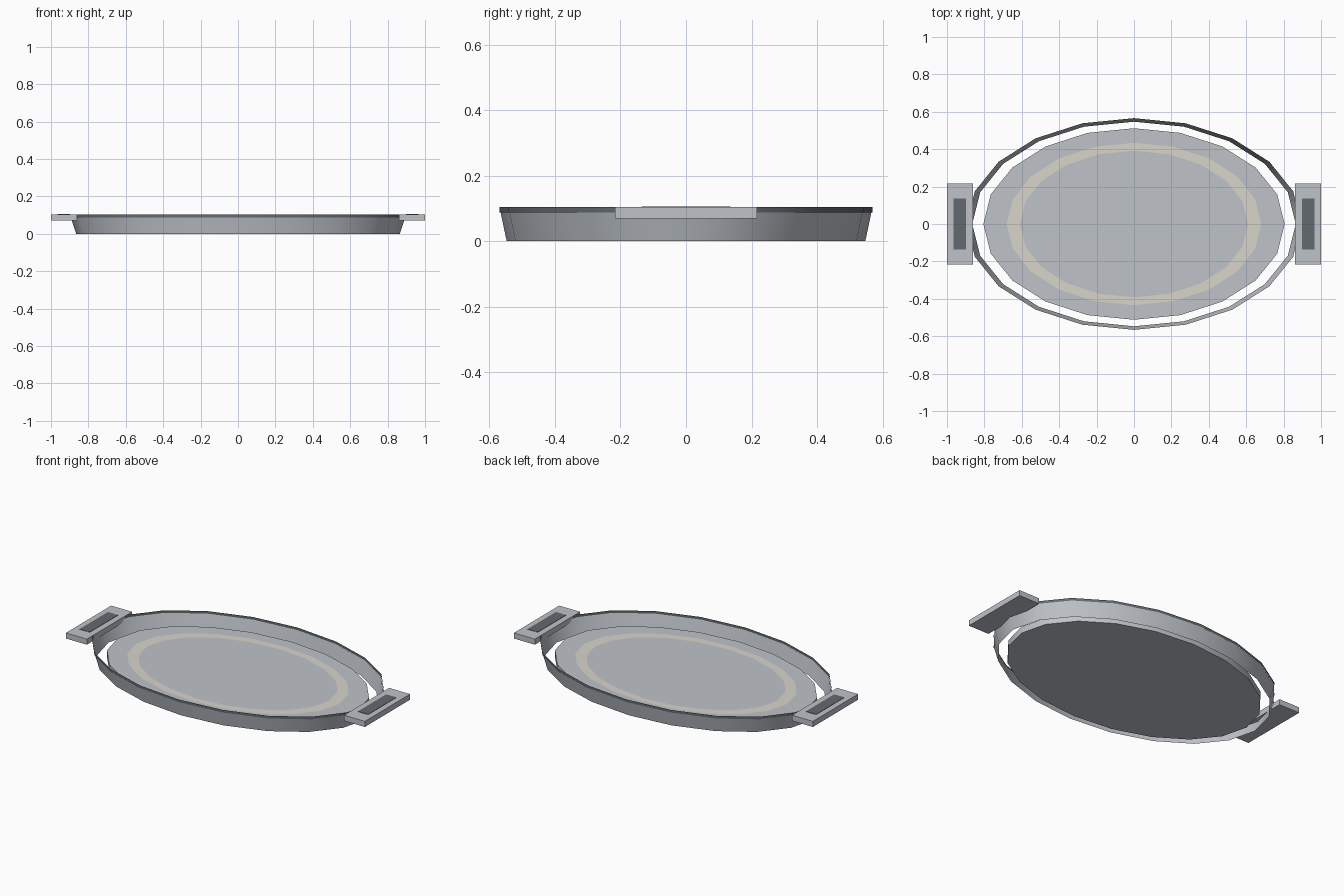
import bpy, math

if "Cube" in bpy.data.objects:
    bpy.data.objects.remove(bpy.data.objects["Cube"])

SIDES = 20


def material(name, rgb):
    m = bpy.data.materials.new(name)
    m.diffuse_color = (*rgb, 1)
    m.use_nodes = True
    m.node_tree.nodes["Principled BSDF"].inputs["Base Color"].default_value = m.diffuse_color
    return m


METAL = material("pale metal", (0.52, 0.55, 0.59))
CREAM = material("cream", (0.69, 0.66, 0.60))
DARK = material("dark grey", (0.125, 0.144, 0.162))


def oval(rx, ry, z):
    return [(rx * math.cos(2 * math.pi * i / SIDES),
             ry * math.sin(2 * math.pi * i / SIDES), z) for i in range(SIDES)]


def make(name, verts, faces, mat, smooth=False):
    mesh = bpy.data.meshes.new(name)
    mesh.from_pydata(verts, [], faces)
    mesh.materials.append(mat)
    ob = bpy.data.objects.new(name, mesh)
    bpy.context.collection.objects.link(ob)
    if smooth:
        bpy.ops.object.select_all(action='DESELECT')
        ob.select_set(True)
        bpy.context.view_layer.objects.active = ob
        bpy.ops.object.shade_smooth_by_angle(angle=math.radians(35))
    return ob


def band(name, lower, upper, mat, caps=False):
    """Skin between two ovals, given as (rx, ry, z)."""
    n = SIDES
    faces = [(i, (i + 1) % n, n + (i + 1) % n, n + i) for i in range(n)]
    if caps:
        faces += [tuple(reversed(range(n))), tuple(range(n, 2 * n))]
    return make(name, oval(*lower) + oval(*upper), faces, mat, True)


def box(name, x0, x1, y, z0, z1, mat):
    verts = [(a, b, c) for c in (z0, z1)
             for a, b in ((x0, -y), (x1, -y), (x1, y), (x0, y))]
    faces = [(3, 2, 1, 0), (4, 5, 6, 7)]
    faces += [(i, (i + 1) % 4, 4 + (i + 1) % 4, 4 + i) for i in range(4)]
    return make(name, verts, faces, mat)


# Oval base slab and its inlaid cream ring
band("tray_base", (0.805, 0.512, 0), (0.805, 0.512, 0.04), METAL, caps=True)
band("inlay_ring", (0.68, 0.434, 0.042), (0.61, 0.392, 0.042), CREAM)

# Flared open wall with a thin dark rim
band("tray_wall", (0.865, 0.547, 0), (0.895, 0.566, 0.09), METAL)
band("rim_band", (0.897, 0.569, 0.088), (0.897, 0.569, 0.104), DARK)

# Handles at both ends with dark grip plates
for side, s in (("right", 1), ("left", -1)):
    a, b = sorted((s * 0.86, s * 1.0))
    box(side + "_handle", a, b, 0.216, 0.07, 0.104, METAL)
    a, b = sorted((s * 0.897, s * 0.965))
    box(side + "_grip_plate", a, b, 0.135, 0.103, 0.106, DARK)
